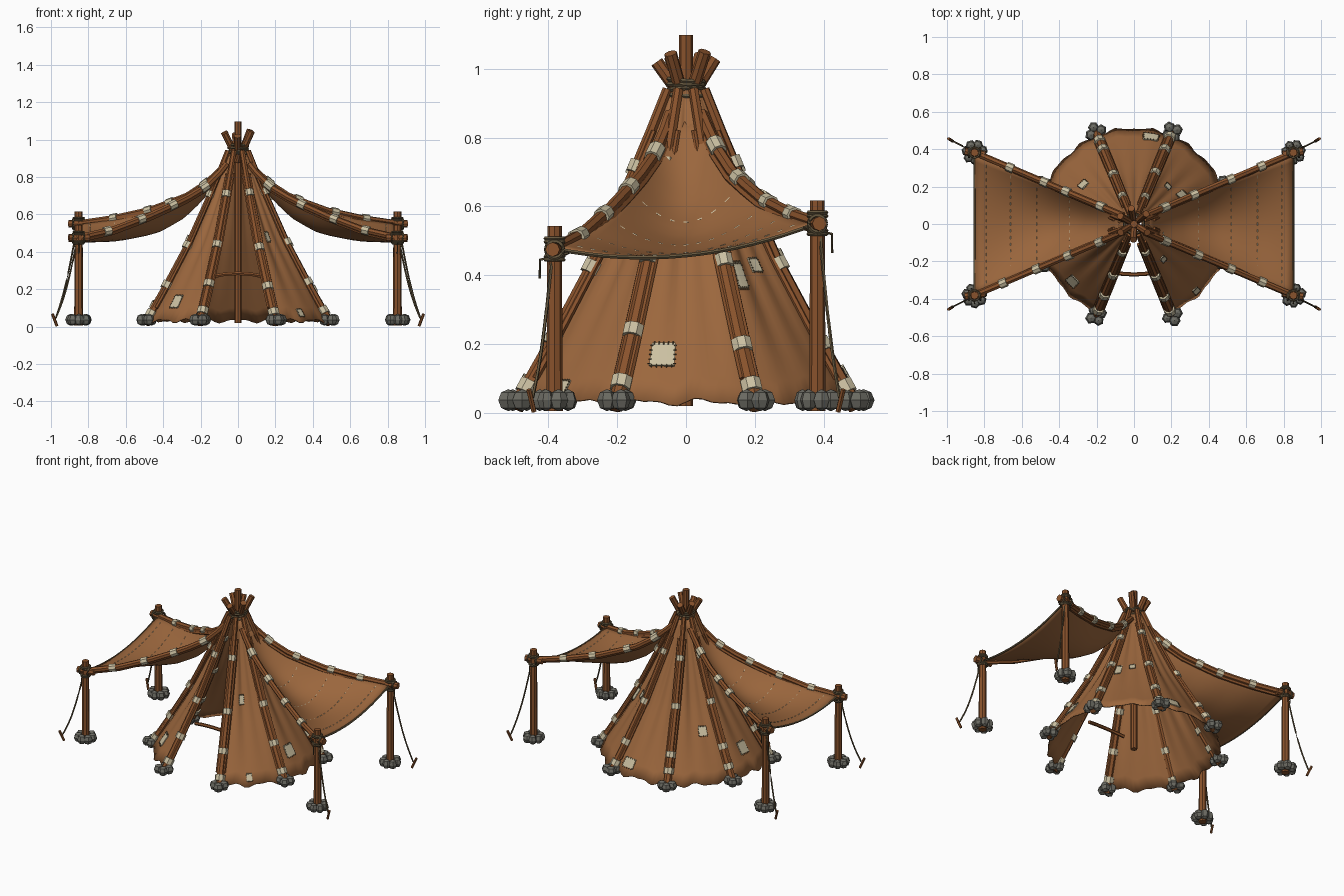
import bpy, bmesh, math, random
from mathutils import Vector, Matrix

if "Cube" in bpy.data.objects:
    bpy.data.objects.remove(bpy.data.objects["Cube"])

random.seed(4)

def material(name, rgb):
    m = bpy.data.materials.new(name)
    m.diffuse_color = (*rgb, 1)
    m.use_nodes = True
    m.node_tree.nodes["Principled BSDF"].inputs["Base Color"].default_value = m.diffuse_color
    return m

CLOTH = material("tan_hide", (0.33, 0.135, 0.047))
WOOD = material("brown_wood", (0.25, 0.085, 0.025))
CREAM = material("cream_cloth", (0.60, 0.53, 0.36))
STONE = material("grey_stone", (0.15, 0.148, 0.125))
ROPE = material("olive_rope", (0.13, 0.095, 0.048))

def finish(bm, name, mat, thick=0, smooth=False):
    bmesh.ops.recalc_face_normals(bm, faces=bm.faces[:])
    me = bpy.data.meshes.new(name)
    for f in bm.faces:
        f.smooth = smooth
    bm.to_mesh(me)
    bm.free()
    me.materials.append(mat)
    ob = bpy.data.objects.new(name, me)
    bpy.context.collection.objects.link(ob)
    if thick:
        s = ob.modifiers.new("thickness", 'SOLIDIFY')
        s.thickness, s.offset = thick, 0
    return ob

def tube(bm, pts, r, sides=8, r2=None):
    """Sweep a polygon along a path, with end caps."""
    pts = [Vector(p) for p in pts]
    rings = []
    for i, p in enumerate(pts):
        d = (pts[min(i + 1, len(pts) - 1)] - pts[max(i - 1, 0)]).normalized()
        ref = Vector((0, 0, 1)) if abs(d.z) < 0.97 else Vector((1, 0, 0))
        u = d.cross(ref).normalized()
        v = d.cross(u)
        rad = r if r2 is None else r + (r2 - r) * i / (len(pts) - 1)
        rings.append([bm.verts.new(p + rad * (math.cos(t) * u + math.sin(t) * v))
                      for t in (2 * math.pi * k / sides for k in range(sides))])
    for a, b in zip(rings, rings[1:]):
        for k in range(sides):
            bm.faces.new((a[k], a[(k + 1) % sides], b[(k + 1) % sides], b[k]))
    bm.faces.new(rings[0])
    bm.faces.new(rings[-1])

def ring(bm, centre, axis, R, r):
    """Closed-looking rope loop round an axis."""
    q = Vector(axis).to_track_quat('Z', 'Y')
    tube(bm, [Vector(centre) + q @ Vector((R * math.cos(t), R * math.sin(t), 0))
              for t in (2 * math.pi * k / 14 for k in range(15))], r, 5)

def grid(bm, fn, nu, nv):
    g = [[bm.verts.new(fn(i / nu, j / nv)) for j in range(nv + 1)] for i in range(nu + 1)]
    for i in range(nu):
        for j in range(nv):
            bm.faces.new((g[i][j], g[i + 1][j], g[i + 1][j + 1], g[i][j + 1]))

def interp(table, x):
    for (x0, y0), (x1, y1) in zip(table, table[1:]):
        if x <= x1:
            return y0 + (y1 - y0) * (x - x0) / (x1 - x0)
    return table[-1][1]

def stones(bm, x, y, n, R, size):
    for k in range(n):
        t = 2 * math.pi * (k + 0.3) / n
        s = size * random.uniform(0.9, 1.1)
        m = (Matrix.Translation((x + R * math.cos(t), y + R * math.sin(t), 0.037))
             @ Matrix.Rotation(random.uniform(0, 6), 4, 'Z') @ Matrix.Diagonal((s, s, 0.032, 1)))
        bmesh.ops.create_uvsphere(bm, u_segments=6, v_segments=4, radius=1, matrix=m)

# Tent body surface
PROFILE = [(0, .535), (.03, .512), (.2, .41), (.45, .268), (.7, .15), (.93, .048), (1, .035)]
def tent(a, z, off=0.0):
    panel = math.sin(4 * (a - math.pi / 8)) ** 2
    r = interp(PROFILE, z) + off - panel * 0.02 * math.sin(math.pi * min(1, max(0, z)))
    return Vector((r * math.cos(a), r * math.sin(a), z))

A0, A1 = math.radians(-67.5), math.radians(247.5)
def body(u, v):
    a = A0 + (A1 - A0) * u
    hem = 0.032 + 0.008 * math.sin(a * 17) + 0.005 * math.sin(a * 31)
    p = tent(a, hem + (0.94 - hem) * v)
    fold = 0.005 * math.sin(a * 24) * math.sin(math.pi * v)
    return p + Vector((math.cos(a), math.sin(a), 0)) * fold
bm = bmesh.new()
grid(bm, body, 112, 14)
finish(bm, "tent_cover", CLOTH, 0.007, True)

# Tent poles, their cream bindings and foot stones
poles, binds, rocks = bmesh.new(), bmesh.new(), bmesh.new()
for k in range(8):
    a = math.pi / 8 + k * math.pi / 4
    zs = (0.015, .1, .2, .33, .45, .58, .7, .82, .94)
    tube(poles, [tent(a, z, 0.012) for z in zs], 0.024, 7, 0.015)
    for side in (-1, 1):  # thin companion rods
        tube(poles, [tent(a, z, 0.012) + Vector((-math.sin(a), math.cos(a), 0)) * side * 0.02
                     for z in zs[1:-1]], 0.011, 6, 0.008)
    for z in (.095, .22, .45, .71):
        z += random.uniform(-.03, .02)
        tube(binds, [tent(a, z - .016, .013), tent(a, z + .016, .013)], 0.032 - .009 * z, 8)
    stones(rocks, 0.53 * math.cos(a), 0.53 * math.sin(a), 4, 0.03, 0.03)
finish(poles, "tent_poles", WOOD)

# Centre pole and crossed pole tips
bm = bmesh.new()
tube(bm, [(0, 0, .02), (0, 0, 1.098)], 0.02, 8)
for deg, top in ((40, 1.05), (100, 1.03), (150, 1.04), (212, 1.035), (268, 1.02), (328, 1.045)):
    c, s = math.cos(math.radians(deg)), math.sin(math.radians(deg))
    tube(bm, [(.02 * c, .02 * s, .88), (.035 * c, .035 * s, .95), (.085 * c, .085 * s, top)], 0.019, 8)
finish(bm, "centre_pole_and_tips", WOOD)

# Door crossbar
bm = bmesh.new()
tube(bm, [(x, -.27 + .9 * x * x, .285 - .9 * x * x) for x in (-.135, -.07, 0, .07, .135)], 0.011, 6)
finish(bm, "door_crossbar", WOOD)

# Side awnings: sagging sheets between two curved rails
BACK = [(.06, .87), (.1, .83), (.17, .765), (.27, .70), (.37, .66), (.48, .62), (.67, .578), (.86, .55)]
FRONT = [(.06, .87), (.1, .82), (.17, .75), (.27, .69), (.37, .64), (.48, .59), (.67, .518), (.86, .475)]
SAG = [(.06, 0), (.2, .07), (.3, .105), (.42, .12), (.6, .10), (.86, .055)]
def awning(sx, x, v):
    y = (0.045 + (x - 0.06) * 0.425) * v
    z = interp(FRONT, x) * (1 - v) / 2 + interp(BACK, x) * (1 + v) / 2 - interp(SAG, x) * (1 - v * v)
    return Vector((sx * x, y, z))

rails, posts, ropes, dashes, stakes = (bmesh.new() for _ in range(5))
for sx, side in ((1, "right"), (-1, "left")):
    bm = bmesh.new()
    grid(bm, lambda u, v: awning(sx, .06 + .79 * u, 2 * v - 1), 20, 16)
    finish(bm, side + "_awning", CLOTH, 0.007, True)
    # hem rope and stitched rows
    tube(ropes, [awning(sx, .852, -1 + k / 8) for k in range(17)], 0.006, 5)
    for x, lim in ((.345, .85), (.52, .85), (.66, .9), (.79, .92)):
        half = 0.045 + (x - .06) * .425
        n = int(half * 2 * lim / 0.036)
        for k in range(n):
            v = -lim + 2 * lim * (k + .5) / n
            up = Vector((0, 0, .003))
            tube(dashes, [awning(sx, x, v - .007 / half) + up, awning(sx, x, v + .007 / half) + up], 0.0028, 4)
    for sy, top, zb in ((1, .617, .55), (-1, .543, .475)):
        rail = [awning(sx, x, sy) for x, _ in BACK]
        tube(rails, rail, 0.018, 7)
        tube(rails, [p + Vector((0, -.012 * sy, -.017)) for p in rail[1:]], 0.012, 6)
        for x in (.19, .34, .50, .69):
            x += random.uniform(-.03, .03)
            tube(binds, [awning(sx, x - .018, sy), awning(sx, x + .018, sy)], 0.025, 8)
        px, py = sx * .852, sy * .382
        # corner post with cross stub
        tube(posts, [(px, py, .005), (px, py, top)], 0.024, 8, 0.021)
        tube(posts, [(sx * .795, py - sy * .012, zb), (sx * .905, py + sy * .006, zb)], 0.021, 8)
        for d in (-.03, -.02, .022, .032):
            ring(ropes, (px, py, zb + d), (0, 0, 1), .027, .006)
        for d in (-.03, .03):
            ring(ropes, (px + d, py, zb), (1, 0, 0), .025, .006)
        tube(ropes, [(px + .015 * sx, py - .04 * sy, zb - .01), (px, py + .042 * sy, zb - .03),
                     (px, py + .043 * sy, zb - .085)], 0.004, 5)
        stones(rocks, px, py, 7, 0.043, 0.027)
        # guy rope and stake
        tube(ropes, [(sx * (.86 + .115 * t), sy * (.388 + .058 * t),
                      zb - .01 - (zb - .055) * t - .05 * math.sin(math.pi * t))
                     for t in (k / 10 for k in range(11))], 0.005, 5)
        tube(stakes, [(sx * .968, sy * .442, .004), (sx * .992, sy * .457, .068)], 0.008, 6)
finish(rails, "awning_rails", WOOD)
finish(posts, "awning_posts", WOOD)
finish(stakes, "ground_stakes", WOOD)
finish(dashes, "awning_stitches", CREAM)
finish(binds, "pole_bindings", CREAM)
finish(rocks, "foot_stones", STONE)

# Top lashing
for z in (.925, .94, .955, .967):
    ring(ropes, (0, 0, z), (random.uniform(-.1, .1), random.uniform(-.1, .1), 1), .053, .007)
finish(ropes, "ropes_and_lashings", ROPE)

# Sewn patches with stitched borders
bm, st = bmesh.new(), bmesh.new()
for deg, z, w, h in ((-9, .17, .07, .075), (32, .40, .035, .085), (223, .135, .06, .075), (-47, .075, .035, .045),
                     (-50, .48, .03, .06), (79, .10, .08, .06), (142, .31, .05, .06), (48, .43, .035, .045),
                     (178, .17, .07, .075), (112, .45, .035, .06)):
    r = interp(PROFILE, z)
    def spot(u, v, off=.008):
        return tent(math.radians(deg) + w * (u - .5) / r, z + h * .88 * (v - .5), off)
    grid(bm, spot, 3, 3)
    for k in range(5):
        t = (k + .5) / 5
        for e in (0, 1):
            s = -1 if e == 0 else 1
            tube(st, [spot(e - s * .06, t, .012), spot(e + s * .06, t, .011)], .002, 4)
            tube(st, [spot(t, e - s * .06, .012), spot(t, e + s * .06, .011)], .002, 4)
finish(bm, "patches", CREAM, 0.006)
finish(st, "patch_stitches", ROPE)
